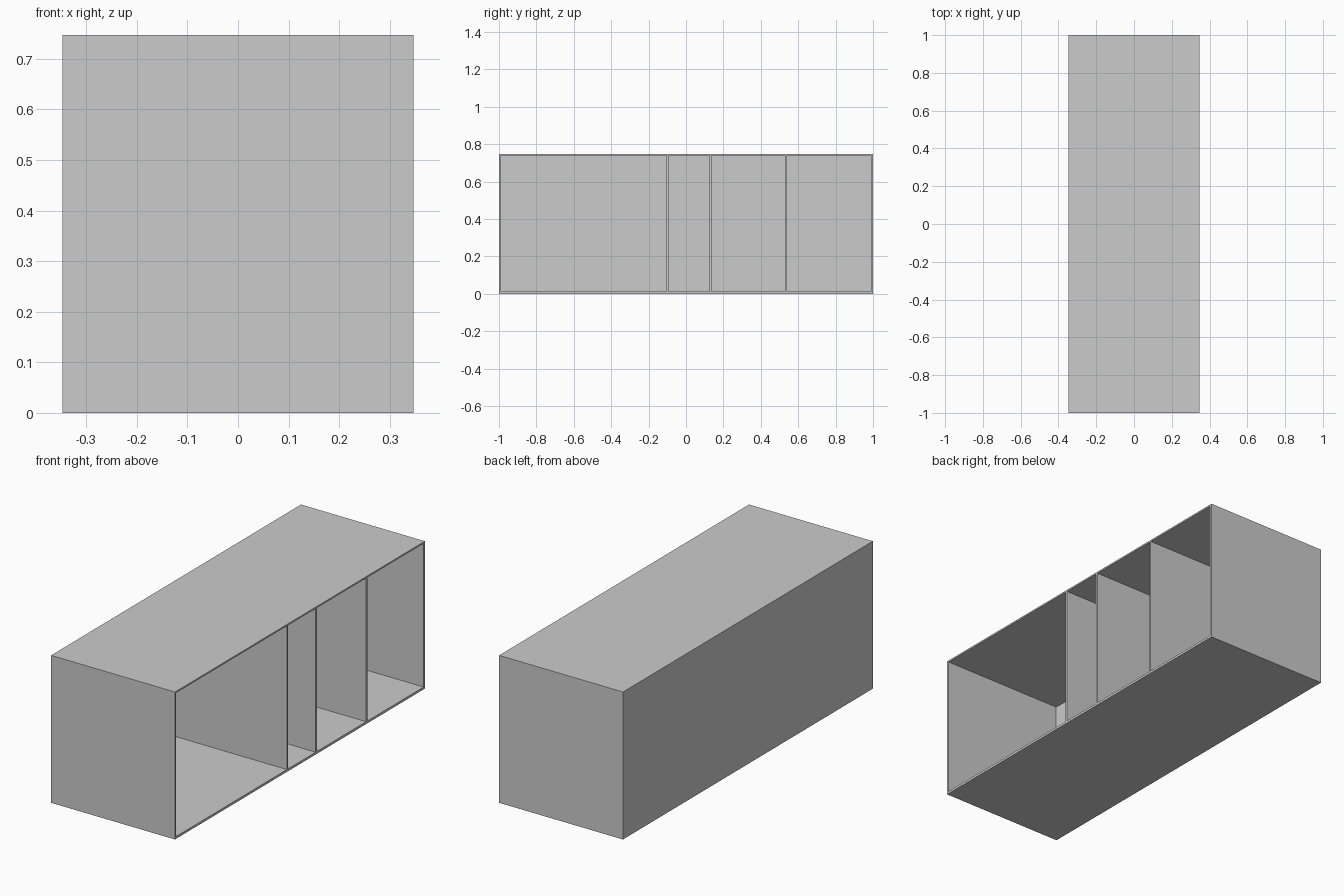
import bpy

if "Cube" in bpy.data.objects:
    bpy.data.objects.remove(bpy.data.objects["Cube"])

W, L, H = 0.694, 2.0, 0.747   # depth (x), length (y), height (z)
T = 0.01                      # board thickness
X0, X1 = -W / 2, W / 2


def board(name, x, y, z):
    """Box panel from (min, max) ranges on each axis."""
    bpy.ops.mesh.primitive_cube_add(size=1, location=[(a + b) / 2 for a, b in (x, y, z)])
    ob = bpy.context.object
    ob.name = name
    ob.scale = [b - a for a, b in (x, y, z)]
    bpy.ops.object.transform_apply(location=False, rotation=False, scale=True)
    return ob


# Outer carcass, open on the +x side
board("bottom_panel", (X0, X1), (-L / 2, L / 2), (0, T + 0.002))
board("top_panel", (X0, X1), (-L / 2 + T, L / 2), (H - T + 0.002, H))
board("front_end_panel", (X0, X1), (-L / 2, -L / 2 + T), (T + 0.002, H))
board("back_end_panel", (X0, X1), (L / 2 - T, L / 2), (T + 0.002, H - T + 0.002))
board("rear_panel", (X0, X0 + T), (-L / 2 + T, L / 2 - T), (T + 0.002, H - T + 0.002))

# Upright dividers
for i, y in enumerate((-0.099, 0.131, 0.535), 1):
    board(f"divider_{i}", (X0 + T, X1), (y - T / 2, y + T / 2), (T + 0.002, H - T + 0.002))
